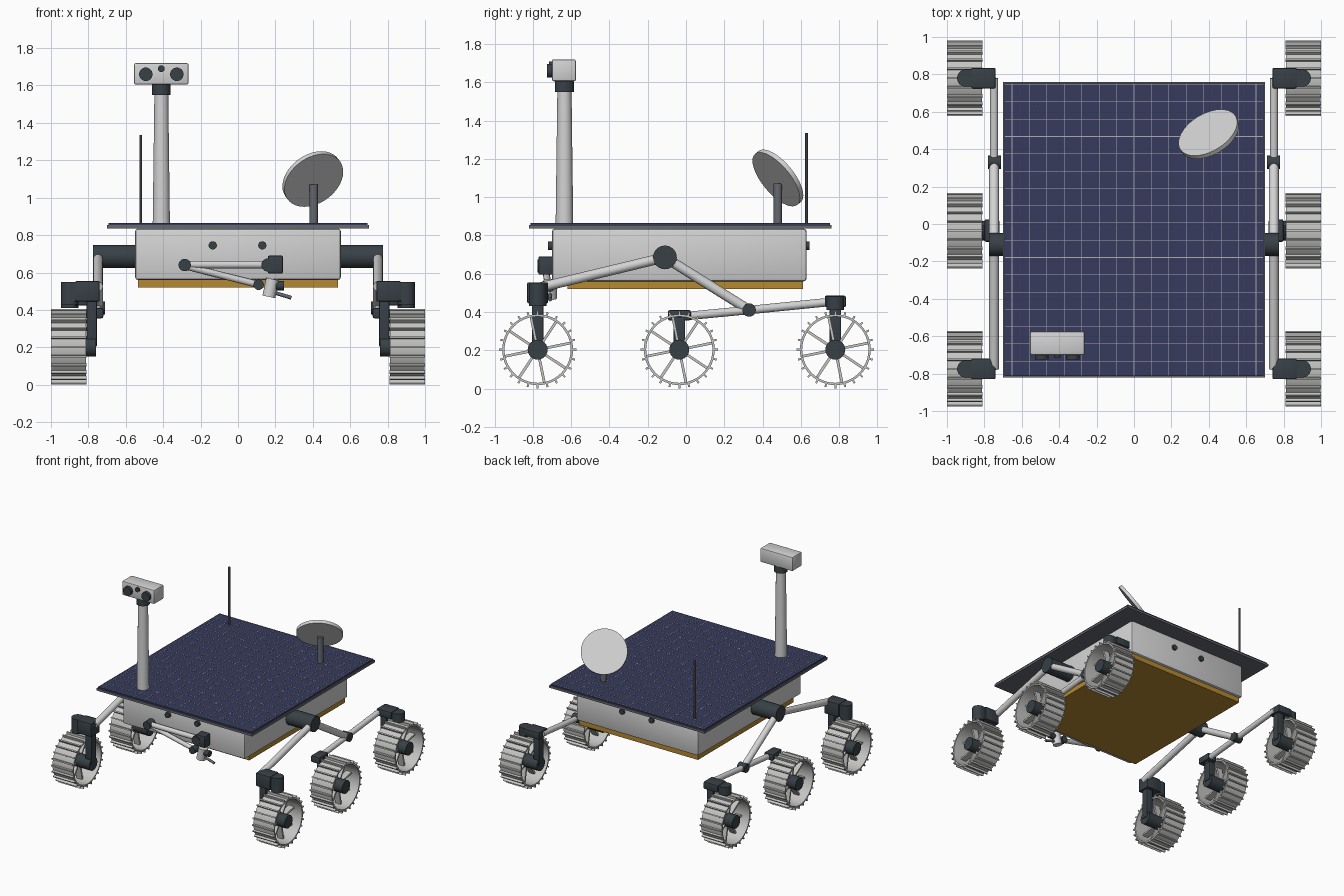
import bpy, bmesh
from math import cos, sin, pi, radians
from mathutils import Vector, Matrix

default = bpy.data.objects.get("Cube")
if default:
    bpy.data.objects.remove(default, do_unlink=True)


def material(name, rgb):
    m = bpy.data.materials.new(name)
    m.use_nodes = True
    m.diffuse_color = (*rgb, 1)
    m.node_tree.nodes["Principled BSDF"].inputs["Base Color"].default_value = (*rgb, 1)
    return m


WHITE = material("light grey paint", (0.65, 0.65, 0.65))
METAL = material("wheel metal", (0.56, 0.56, 0.55))
DARK = material("charcoal", (0.04, 0.052, 0.062))
STEEL = material("mid grey", (0.13, 0.14, 0.16))
NAVY = material("solar navy", (0.038, 0.043, 0.11))
GOLD = material("gold foil", (0.46, 0.25, 0.03))
LINE = material("cell line grey", (0.42, 0.43, 0.45))


def finish(name, bm, mat, loc=(0, 0, 0)):
    mesh = bpy.data.meshes.new(name)
    bmesh.ops.recalc_face_normals(bm, faces=bm.faces)
    bm.to_mesh(mesh)
    bm.free()
    mesh.materials.append(mat)
    mesh.shade_smooth()
    mesh.set_sharp_from_angle(angle=radians(35))
    ob = bpy.data.objects.new(name, mesh)
    ob.location = loc
    bpy.context.collection.objects.link(ob)
    return ob


def add_box(bm, lo, hi, turn=Matrix()):
    lo, hi = Vector(lo), Vector(hi)
    place = Matrix.Translation((lo + hi) / 2) @ Matrix.Diagonal((*(hi - lo), 1))
    bmesh.ops.create_cube(bm, size=1, matrix=turn @ place)


def box(name, lo, hi, mat, bevel=0):
    bm = bmesh.new()
    add_box(bm, [min(p) for p in zip(lo, hi)], [max(p) for p in zip(lo, hi)])
    if bevel:
        bmesh.ops.bevel(bm, geom=bm.edges[:], offset=bevel, segments=2,
                        profile=0.5, affect='EDGES')
    return finish(name, bm, mat)


def add_rod(bm, a, b, r1, r2, seg):
    a, b = Vector(a), Vector(b)
    turn = (b - a).to_track_quat('Z', 'Y').to_matrix().to_4x4()
    bmesh.ops.create_cone(bm, cap_ends=True, segments=seg, radius1=r1, radius2=r2,
                          depth=(b - a).length,
                          matrix=Matrix.Translation((a + b) / 2) @ turn)


def rod(name, a, b, r, mat, r2=None, seg=24):
    bm = bmesh.new()
    add_rod(bm, a, b, r, r if r2 is None else r2, seg)
    return finish(name, bm, mat)


# Body and foil underside
box("body", (-0.55, -0.7, 0.56), (0.55, 0.63, 0.835), WHITE, 0.015)
box("belly_foil", (-0.535, -0.62, 0.52), (0.535, 0.61, 0.565), GOLD)
for x in (-0.135, 0.13):
    rod("front_camera", (x, -0.69, 0.745), (x, -0.72, 0.745), 0.022, DARK)
    rod("rear_camera", (x, 0.62, 0.745), (x, 0.645, 0.745), 0.022, DARK)

# Solar deck with thin raised lines between the cells
box("deck_frame", (-0.7, -0.82, 0.835), (0.7, 0.76, 0.853), STEEL)
box("solar_panel", (-0.692, -0.812, 0.85), (0.692, 0.752, 0.864), NAVY)
bm = bmesh.new()
W = 0.0015
for i in range(-7, 8):
    x = i * 0.0932
    add_box(bm, (x - W, -0.81, 0.863), (x + W, 0.75, 0.8655))
for j in range(17):
    y = 0.745 - j * 0.0924
    add_box(bm, (-0.69, y - W, 0.863), (0.69, y + W, 0.8655))
finish("cell_lines", bm, LINE)

# Camera mast
MX, MY = -0.41, -0.635
rod("mast", (MX, MY, 0.86), (MX, MY, 1.56), 0.046, WHITE, 0.037)
rod("mast_neck", (MX, MY, 1.55), (MX, MY, 1.61), 0.05, DARK)
box("camera_head", (MX - 0.146, -0.7, 1.605), (MX + 0.146, -0.575, 1.72), WHITE, 0.01)
for dx, z, r, tip in ((-0.083, 1.66, 0.036, 0.725), (0.083, 1.66, 0.036, 0.725),
                      (0, 1.69, 0.018, 0.715)):
    rod("lens", (MX + dx, -0.69, z), (MX + dx, -tip, z), r, DARK)

# Dish and whip antenna
dish = Vector((0.4, 0.48, 1.1))
aim = Vector((-0.42, 0.7, 0.58)).normalized()
rod("dish_post", (0.405, 0.48, 0.86), (0.405, 0.48, 1.07), 0.022, STEEL)
rod("dish", dish - aim * 0.013, dish + aim * 0.013, 0.173, WHITE, seg=40)
rod("whip_antenna", (-0.52, 0.63, 0.86), (-0.52, 0.63, 1.335), 0.008, STEEL, seg=10)

# Folded instrument arm
AY = -0.735
box("arm_shoulder", (0.16, -0.77, 0.595), (0.24, -0.69, 0.69), DARK, 0.006)
rod("shoulder_joint", (0.16, -0.775, 0.64), (0.16, -0.7, 0.64), 0.035, DARK)
rod("upper_arm", (0.16, AY, 0.642), (-0.285, AY, 0.642), 0.02, WHITE, seg=16)
rod("elbow_joint", (-0.285, -0.77, 0.64), (-0.285, -0.695, 0.64), 0.033, DARK)
rod("forearm", (-0.285, AY, 0.635), (0.11, -0.72, 0.535), 0.018, WHITE, seg=16)
rod("wrist_joint", (0.11, -0.75, 0.535), (0.11, -0.69, 0.535), 0.028, DARK)
rod("tool_turret", (0.185, -0.71, 0.565), (0.165, -0.71, 0.47), 0.035, WHITE)
rod("tool_camera", (0.18, -0.71, 0.53), (0.245, -0.71, 0.53), 0.025, DARK)
rod("tool_probe", (0.17, -0.71, 0.5), (0.285, -0.71, 0.465), 0.01, STEEL, seg=12)


# One wheel, shared by all six: rim, cleats and spokes
def wheel_mesh():
    bm = bmesh.new()
    half, seg = 0.093, 48
    profile = ((-half, 0.185), (half, 0.185), (half, 0.173), (-half, 0.173))
    rings = [[bm.verts.new((x, r * cos(2 * pi * i / seg), r * sin(2 * pi * i / seg)))
              for x, r in profile] for i in range(seg)]
    for i in range(seg):
        a, b = rings[i], rings[(i + 1) % seg]
        for k in range(4):
            n = (k + 1) % 4
            bm.faces.new((a[k], a[n], b[n], b[k]))
    for i in range(24):
        add_box(bm, (-0.095, -0.005, 0.18), (0.095, 0.005, 0.202),
                Matrix.Rotation(2 * pi * i / 24, 4, 'X'))
    for i in range(8):
        add_box(bm, (-0.025, -0.007, 0.03), (0.025, 0.007, 0.178),
                Matrix.Rotation(2 * pi * i / 8 + 0.2, 4, 'X'))
    ob = finish("wheel", bm, METAL)
    mesh = ob.data
    bpy.data.objects.remove(ob)
    return mesh


WHEEL = wheel_mesh()
WZ = 0.203
BX = 0.748
PIVOT, BOGIE = (-0.11, 0.685), (0.33, 0.41)
ENDS = {"front": (-0.775, 0.525), "middle": (-0.035, 0.375), "rear": (0.78, 0.455)}

for s, side in ((1, "left"), (-1, "right")):
    def at(x, yz):
        return (s * x, *yz)

    # Rocker and bogie linkage
    rod(side + "_rocker_pivot", at(0.54, PIVOT), at(0.775, PIVOT), 0.062, DARK)
    rod(side + "_rocker_front", at(BX, PIVOT), at(BX, ENDS["front"]), 0.026, WHITE, seg=16)
    rod(side + "_rocker_rear", at(BX, PIVOT), at(BX, BOGIE), 0.026, WHITE, seg=16)
    rod(side + "_bogie_pivot", at(0.712, BOGIE), at(0.78, BOGIE), 0.035, DARK)
    for end in ("middle", "rear"):
        rod(side + "_bogie_" + end, at(BX, BOGIE), at(BX, ENDS[end]), 0.022, WHITE, seg=16)

    # Wheels, hubs, legs and steering housings
    for end, (y, z) in ENDS.items():
        label = side + "_" + end
        wheel = bpy.data.objects.new(label + "_wheel", WHEEL)
        wheel.location = (s * 0.905, y, WZ)
        bpy.context.collection.objects.link(wheel)
        rod(label + "_hub", at(0.76, (y, WZ)), at(0.998, (y, WZ)), 0.052, DARK)
        box(label + "_leg", at(0.755, (y - 0.03, WZ)), at(0.81, (y + 0.03, z)), DARK, 0.005)
        if end == "middle":
            box(label + "_bracket", at(0.72, (y - 0.06, 0.355)), at(0.8, (y + 0.06, 0.41)),
                DARK, 0.01)
            continue
        low, top = (0.445, 0.555) if end == "front" else (0.425, 0.485)
        box(label + "_bracket", at(0.74, (y - 0.055, low)), at(0.87, (y + 0.055, top)),
            DARK, 0.008)
        box(label + "_steering_link", at(0.86, (y - 0.045, low)), at(0.9, (y + 0.045, top - 0.005)),
            DARK)
        rod(label + "_steering_motor", (s * 0.9, y, low - 0.015), (s * 0.9, y, top - 0.005),
            0.046, DARK)
